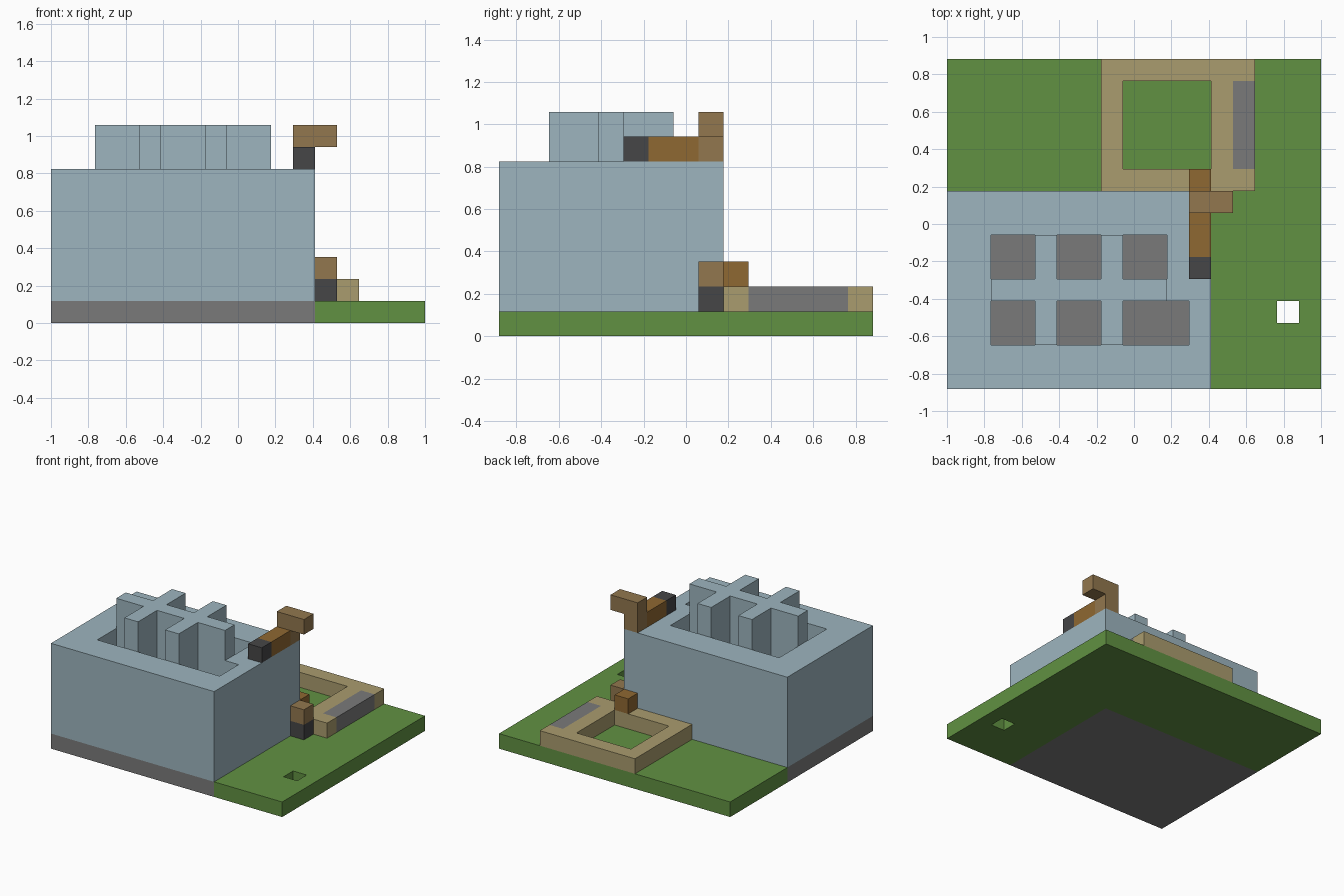
import bpy
import bmesh
import math

cube = bpy.data.objects.get("Cube")
if cube:
    bpy.data.objects.remove(cube, do_unlink=True)

U = 2 / 17            # size of one block
NX, NY = 17, 15       # plot size in blocks


def material(name, rgb):
    """Flat material from an 8-bit display colour."""
    lin = [((c / 255 + 0.055) / 1.055) ** 2.4 for c in rgb] + [1.0]
    mat = bpy.data.materials.new(name)
    mat.use_nodes = True
    mat.diffuse_color = lin
    bsdf = next(n for n in mat.node_tree.nodes if n.type == 'BSDF_PRINCIPLED')
    bsdf.inputs["Base Color"].default_value = lin
    return mat


BLUE = material("pale blue", (157, 181, 191))
GREEN = material("grass green", (97, 145, 66))
GREY = material("concrete grey", (122, 122, 122))
DARK = material("charcoal", (70, 70, 71))
TAN = material("sand", (170, 156, 110))
BROWN = material("brown", (146, 119, 78))
RUST = material("rust brown", (143, 104, 50))


def cells(x0, x1, y0, y1):
    """Set of block columns covering a rectangle."""
    return {(x, y) for x in range(x0, x1) for y in range(y0, y1)}


def extrude_plan(name, plan, z0, z1, mat):
    """Solid made by raising a plan of block columns from z0 to z1."""
    bm = bmesh.new()

    def face(*pts):
        bm.faces.new([bm.verts.new(((x - NX / 2) * U, (y - NY / 2) * U, z * U))
                      for x, y, z in pts])

    for x, y in sorted(plan):
        ring = [(x, y), (x + 1, y), (x + 1, y + 1), (x, y + 1)]
        face(*[(a, b, z1) for a, b in ring])
        face(*[(a, b, z0) for a, b in reversed(ring)])
        sides = [(0, -1), (1, 0), (0, 1), (-1, 0)]
        for i, (dx, dy) in enumerate(sides):
            if (x + dx, y + dy) not in plan:
                p, q = ring[i], ring[(i + 1) % 4]
                face((*p, z0), (*q, z0), (*q, z1), (*p, z1))
    bmesh.ops.remove_doubles(bm, verts=bm.verts, dist=U / 100)
    bmesh.ops.dissolve_limit(bm, angle_limit=math.radians(1),
                             verts=bm.verts, edges=bm.edges)
    mesh = bpy.data.meshes.new(name)
    bm.to_mesh(mesh)
    bm.free()
    mesh.materials.append(mat)
    obj = bpy.data.objects.new(name, mesh)
    bpy.context.collection.objects.link(obj)
    return obj


# Ground: concrete under the building, grass around it with a small drain hole
footprint = cells(0, 12, 0, 9)
drain = cells(15, 16, 3, 4)
extrude_plan("foundation", footprint, 0, 1, GREY)
extrude_plan("lawn", cells(0, NX, 0, NY) - footprint - drain, 0, 1, GREEN)

# Building: open shaft in the roof, with crossing fins rising out of it
shaft = cells(2, 10, 2, 7) | cells(10, 11, 2, 4)
fins = cells(2, 10, 4, 5) | cells(4, 5, 2, 7) | cells(7, 8, 2, 7)
extrude_plan("building_walls", footprint - shaft, 1, 7, BLUE)
extrude_plan("roof_fins", fins, 1, 9, BLUE)

# Garden wall: square ring with a concrete strip on its outer side
strip = cells(13, 14, 10, 14)
ring = cells(7, 14, 9, 15) - cells(8, 12, 10, 14)
extrude_plan("garden_wall", ring - strip, 1, 2, TAN)
extrude_plan("garden_wall_strip", strip, 1, 2, GREY)

# Roof pipe
extrude_plan("roof_pipe_end", cells(11, 12, 5, 6), 7, 8, DARK)
extrude_plan("roof_pipe", cells(11, 12, 6, 8), 7, 8, RUST)
extrude_plan("roof_pipe_riser", cells(11, 12, 8, 9), 7, 8, BROWN)
extrude_plan("roof_pipe_elbow", cells(11, 13, 8, 9), 8, 9, BROWN)

# Ground pipe at the building corner
extrude_plan("ground_pipe_foot", cells(12, 13, 8, 9), 1, 2, DARK)
extrude_plan("ground_pipe_elbow", cells(12, 13, 8, 9), 2, 3, BROWN)
extrude_plan("ground_pipe_outlet", cells(11, 12, 9, 10), 2, 3, RUST)
